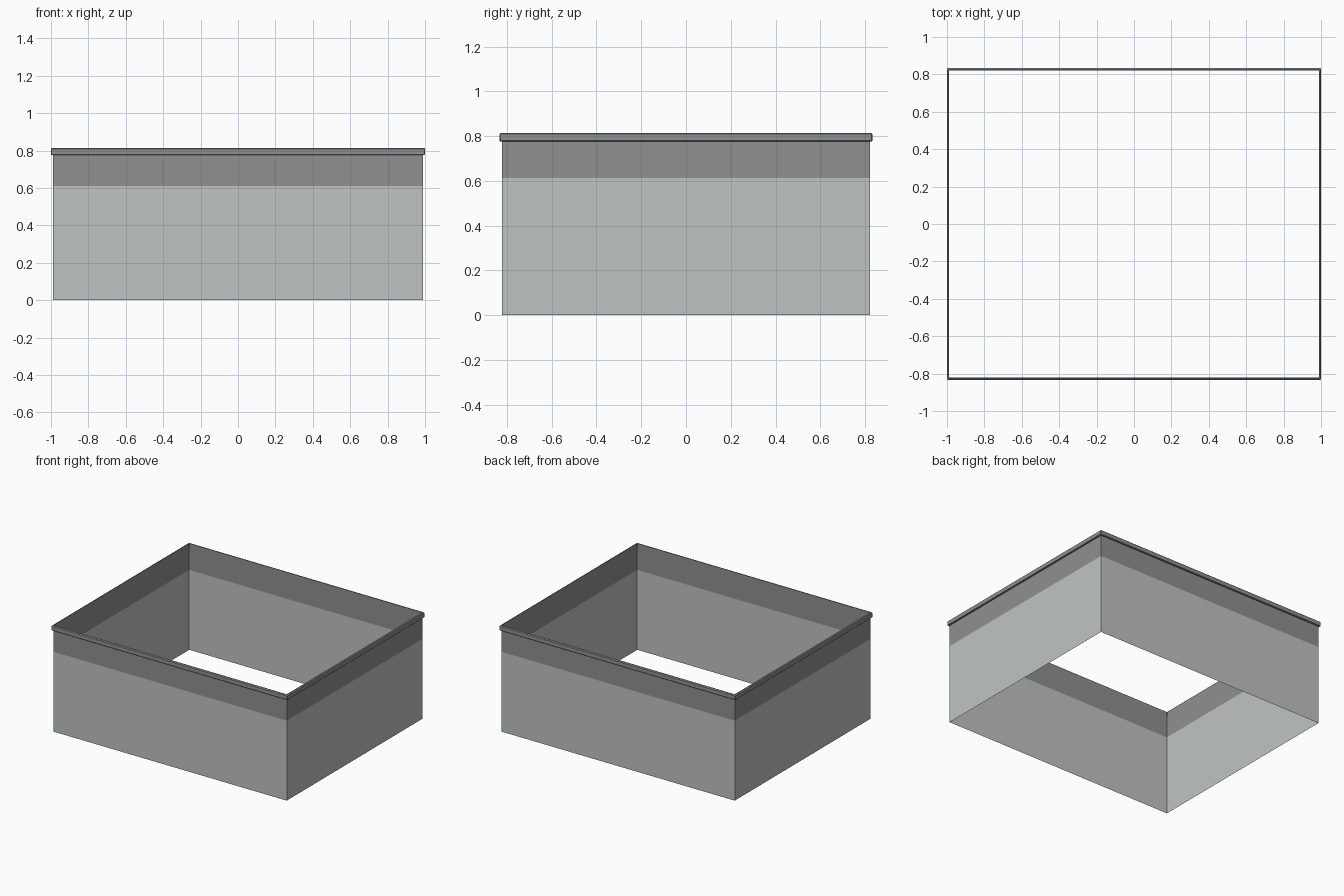
import bpy, bmesh

if "Cube" in bpy.data.objects:
    bpy.data.objects.remove(bpy.data.objects["Cube"])

X, Y = 0.988, 0.821          # half sizes of the wall sheet
BAND, TOP = 0.612, 0.815     # start of dark band, overall height


def material(name, rgb):
    m = bpy.data.materials.new(name)
    m.diffuse_color = (*rgb, 1.0)
    m.use_nodes = True
    m.node_tree.nodes["Principled BSDF"].inputs["Base Color"].default_value = m.diffuse_color
    return m


def ring(bm, grow, z, cut=0.0):
    """Rectangular loop, optionally with chamfered corners."""
    x, y = X + grow, Y + grow
    pts = []
    for sx, sy in ((-1, -1), (1, -1), (1, 1), (-1, 1)):
        if not cut:
            pts.append((sx * x, sy * y))
            continue
        pair = [(sx * (x - cut), sy * y), (sx * x, sy * (y - cut))]
        pts += pair if sx * sy < 0 else pair[::-1]
    return [bm.verts.new((px, py, z)) for px, py in pts]


def loft(name, profile, mat, cut=0.0, closed=False):
    """Sweep a (grow, z) profile around the rectangle."""
    bm = bmesh.new()
    rings = [ring(bm, g, z, cut) for g, z in profile]
    pairs = list(zip(rings, rings[1:]))
    if closed:
        pairs.append((rings[-1], rings[0]))
    for a, b in pairs:
        n = len(a)
        for i in range(n):
            j = (i + 1) % n
            bm.faces.new((a[i], a[j], b[j], b[i]))
    mesh = bpy.data.meshes.new(name)
    bm.to_mesh(mesh)
    bm.free()
    mesh.materials.append(mat)
    obj = bpy.data.objects.new(name, mesh)
    bpy.context.collection.objects.link(obj)
    return obj


pale = material("pale_panel", (0.52, 0.55, 0.54))
dark = material("dark_trim", (0.28, 0.28, 0.28))

# Thin open walls: pale lower panels, dark upper band
loft("lower_panels", [(0, 0), (0, BAND)], pale)
loft("upper_band", [(0, BAND), (0, TOP - 0.003)], dark)

# Slim projecting rim with a small bevel on its outer edges
loft("top_rim", [(0.0, 0.777), (0.009, 0.777), (0.012, 0.780),
                 (0.012, TOP - 0.006), (0.006, TOP), (0.0, TOP)],
     dark, cut=0.004, closed=True)
